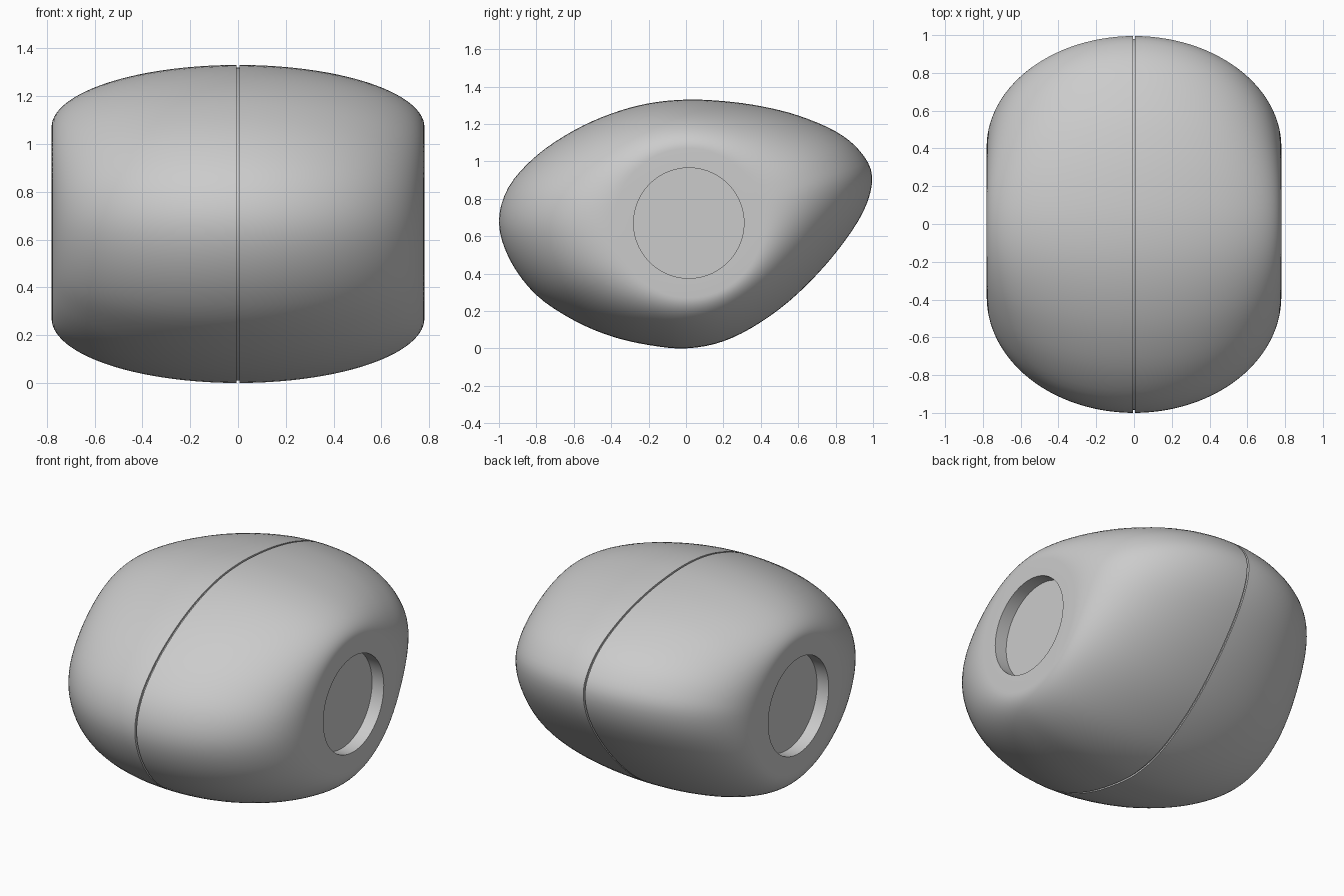
import bpy, bmesh, math
from mathutils import Vector

cube = bpy.data.objects.get("Cube")
if cube:
    bpy.data.objects.remove(cube, do_unlink=True)

HALF_WIDTH = 0.78
CENTER = Vector((0.015, 0.67))   # side circle centre in (y, z)
FLAT_RADIUS, HOLE_RADIUS, HOLE_DEPTH = 0.40, 0.295, 0.08
SEAM_HALF, SEAM_SCALE = 0.006, 0.985

# Side silhouette of the shell in (y, z)
SILHOUETTE = [(-1, .67), (-.95, .86), (-.8, 1.03), (-.6, 1.165), (-.4, 1.255),
              (-.2, 1.31), (0, 1.33), (.2, 1.322), (.4, 1.295), (.6, 1.245),
              (.8, 1.16), (.93, 1.055), (.995, .92), (.95, .735), (.8, .51),
              (.6, .295), (.4, .14), (.2, .038), (0, 0), (-.2, .018),
              (-.4, .065), (-.6, .15), (-.8, .285), (-.94, .47)]


def smooth_loop(points, steps):
    """Closed Catmull-Rom curve through the points."""
    pts = [Vector(p) for p in points]
    n, out = len(pts), []
    for i in range(n):
        a, b, c, d = (pts[(i + k) % n] for k in (-1, 0, 1, 2))
        for s in range(steps):
            t = s / steps
            out.append(0.5 * (2 * b + (c - a) * t + (2 * a - 5 * b + 4 * c - d) * t ** 2
                              + (3 * b - a - 3 * c + d) * t ** 3))
    return out


outline = smooth_loop(SILHOUETTE, 4)


def circle(radius):
    return [CENTER + (p - CENTER).normalized() * radius for p in outline]


def section(x):
    """Cross-section that shrinks elliptically from the outline to the flat circle."""
    s = math.sqrt(max(0.0, 1 - (x / HALF_WIDTH) ** 2))
    return [c.lerp(p, s) for c, p in zip(circle(FLAT_RADIUS), outline)]


# Rings of one half, from the seam floor out to the socket floor
groove = [CENTER + (p - CENTER) * SEAM_SCALE for p in outline]
half = [(SEAM_HALF, groove), (SEAM_HALF, section(SEAM_HALF))]
STEPS = 28
for i in range(1, STEPS + 1):
    x = HALF_WIDTH * math.sin(math.pi / 2 * i / STEPS)
    half.append((x, section(x)))
half.append((HALF_WIDTH, circle(HOLE_RADIUS)))
half.append((HALF_WIDTH - HOLE_DEPTH, circle(HOLE_RADIUS)))
rings = [(-x, ring) for x, ring in reversed(half)] + half

# Loft the whole shell, including seam groove and side sockets
bm = bmesh.new()
loops = [[bm.verts.new((x, p.x, p.y)) for p in ring] for x, ring in rings]
for a, b in zip(loops, loops[1:]):
    for i in range(len(a)):
        j = (i + 1) % len(a)
        bm.faces.new((a[i], a[j], b[j], b[i]))
bm.faces.new(loops[0])
bm.faces.new(loops[-1])
bmesh.ops.recalc_face_normals(bm, faces=bm.faces)

mesh = bpy.data.meshes.new("rounded_shell")
bm.to_mesh(mesh)
bm.free()
shell = bpy.data.objects.new("rounded_shell", mesh)
bpy.context.collection.objects.link(shell)

# Plain grey finish
grey = bpy.data.materials.new("light_grey")
grey.use_nodes = True
color = (0.6, 0.6, 0.6, 1)
grey.diffuse_color = color
grey.node_tree.nodes["Principled BSDF"].inputs["Base Color"].default_value = color
mesh.materials.append(grey)

bpy.ops.object.select_all(action='DESELECT')
shell.select_set(True)
bpy.context.view_layer.objects.active = shell
bpy.ops.object.shade_smooth_by_angle(angle=math.radians(30))
